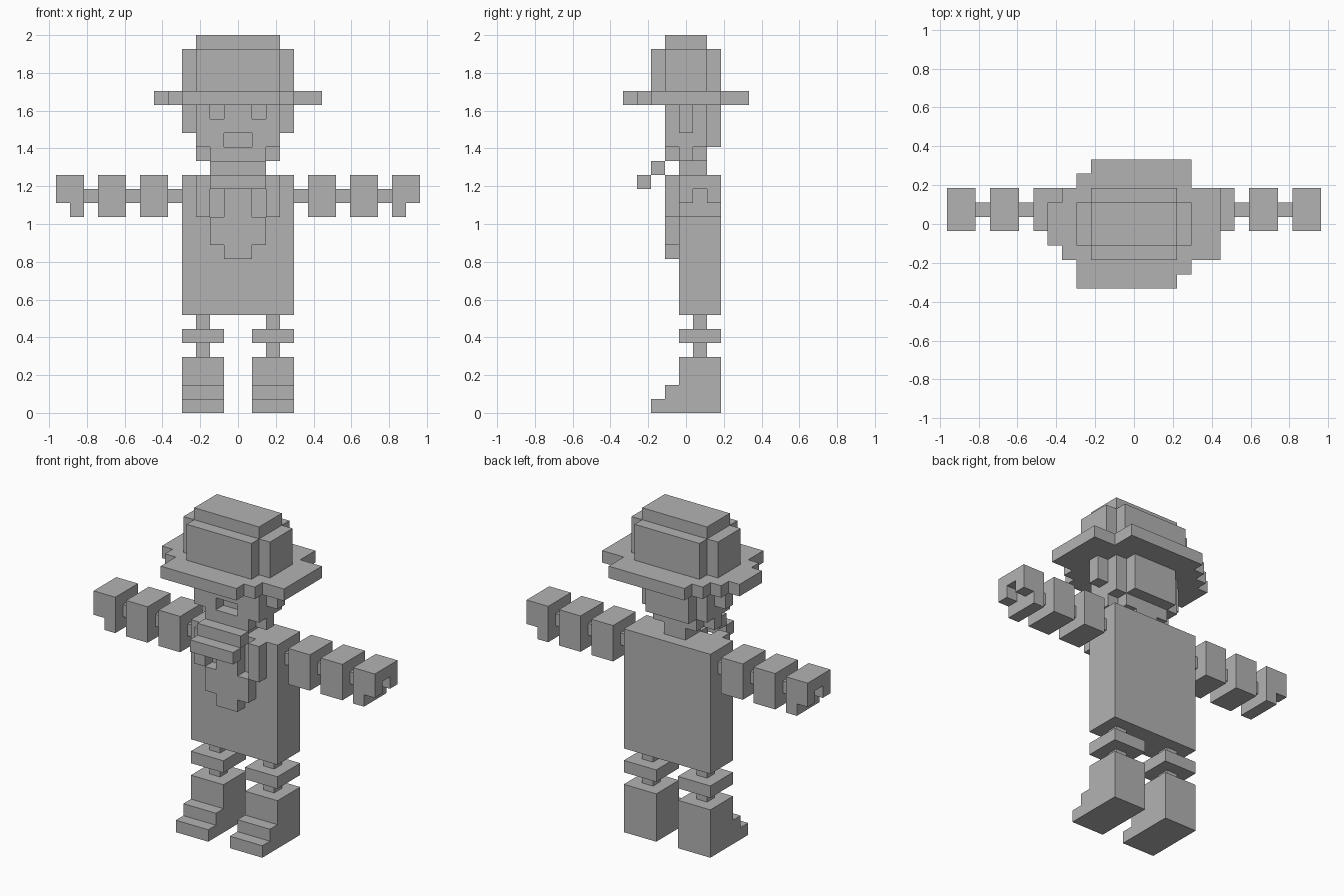
import bpy, bmesh, math
from mathutils import Vector

if "Cube" in bpy.data.objects:
    bpy.data.objects.remove(bpy.data.objects["Cube"])

V = 2 / 27  # edge of one cube; x is counted from the middle, y from the front, z from the ground
grey = bpy.data.materials.new("plain_grey")
grey.diffuse_color = (0.45, 0.45, 0.45, 1)
grey.use_nodes = True
grey.node_tree.nodes["Principled BSDF"].inputs["Base Color"].default_value = grey.diffuse_color
DIRS = [Vector(d) for d in ((1, 0, 0), (-1, 0, 0), (0, 1, 0), (0, -1, 0), (0, 0, 1), (0, 0, -1))]


def cells(boxes):
    return {(x, y, z) for x0, x1, y0, y1, z0, z1 in boxes
            for x in range(x0, x1) for y in range(y0, y1) for z in range(z0, z1)}


def part(name, boxes, cuts=(), flip=False):
    """Join boxes (x0, x1, y0, y1, z0, z1) into one blocky shell, minus the cuts."""
    solid = cells(boxes) - cells(cuts)
    if flip:
        solid = {(-x - 1, y, z) for x, y, z in solid}
    bm = bmesh.new()
    for c in solid:
        mid = Vector(c) + Vector((0.5, -4.0, 0.5))
        for d in DIRS:
            if tuple(int(a + b) for a, b in zip(c, d)) in solid:
                continue
            u = Vector((d.y, d.z, d.x))
            w = d.cross(u)
            quad = [mid + (d + u * a + w * b) / 2 for a, b in ((-1, -1), (1, -1), (1, 1), (-1, 1))]
            bm.faces.new([bm.verts.new(p * V) for p in quad])
    bmesh.ops.remove_doubles(bm, verts=bm.verts, dist=0.001)
    bmesh.ops.dissolve_limit(bm, angle_limit=math.radians(1), verts=bm.verts, edges=bm.edges)
    mesh = bpy.data.meshes.new(name)
    bm.to_mesh(mesh)
    bm.free()
    mesh.materials.append(grey)
    bpy.context.collection.objects.link(bpy.data.objects.new(name, mesh))


# Hat
part("hat_crown", [(-3, 3, 2, 7, 23, 26), (-4, 4, 3, 6, 23, 26), (-3, 3, 3, 6, 26, 27)])
brim_rows = [(-4, 3), (-4, 4), (-5, 6), (-6, 6), (-6, 6), (-6, 6), (-5, 6), (-4, 4), (-3, 4)]
part("hat_brim", [(a, b, y, y + 1, 22, 23) for y, (a, b) in enumerate(brim_rows)])

# Head with ears and chin; eyes and mouth are sunk in
part("head",
     [(-3, 3, 3, 6, 19, 22), (-2, 2, 6, 7, 19, 22), (-4, 4, 4, 5, 20, 22),
      (-2, 2, 3, 6, 18, 19), (-3, 3, 4, 5, 18, 19)],
     cuts=[(-2, -1, 3, 4, 21, 22), (1, 2, 3, 4, 21, 22), (-1, 1, 3, 4, 19, 20)])
part("chin_upper_step", [(-2, 2, 2, 3, 17, 18)])
part("chin_lower_step", [(-2, 2, 1, 2, 16, 17)])
part("neck", [(-1, 1, 4, 6, 17, 18)])

# Torso with the raised chest piece
part("torso",
     [(-4, 4, 4, 7, 7, 17), (-3, 3, 3, 4, 14, 17), (-2, 2, 3, 4, 12, 14), (-1, 1, 3, 4, 11, 12)],
     cuts=[(-2, -1, 3, 4, 14, 17), (1, 2, 3, 4, 14, 17)])

# Arms and legs
for side, flip in (("right", False), ("left", True)):
    for n, x in enumerate((4, 7, 10)):
        part(f"{side}_arm_joint_{n + 1}", [(x, x + 1, 5, 6, 15, 16)], flip=flip)
    part(f"{side}_upper_arm", [(5, 7, 4, 7, 14, 17)], flip=flip)
    part(f"{side}_forearm", [(8, 10, 4, 7, 14, 17)], flip=flip)
    part(f"{side}_hand", [(11, 13, 4, 7, 14, 17)],
         cuts=[(12, 13, 4, 7, 14, 15), (12, 13, 5, 6, 15, 16)], flip=flip)
    part(f"{side}_hip_joint", [(2, 3, 5, 6, 6, 7)], flip=flip)
    part(f"{side}_knee_pad", [(1, 4, 4, 7, 5, 6)], flip=flip)
    part(f"{side}_ankle_joint", [(2, 3, 5, 6, 4, 5)], flip=flip)
    part(f"{side}_boot", [(1, 4, 4, 7, 0, 4), (1, 4, 3, 4, 0, 2), (1, 4, 2, 3, 0, 1)], flip=flip)
